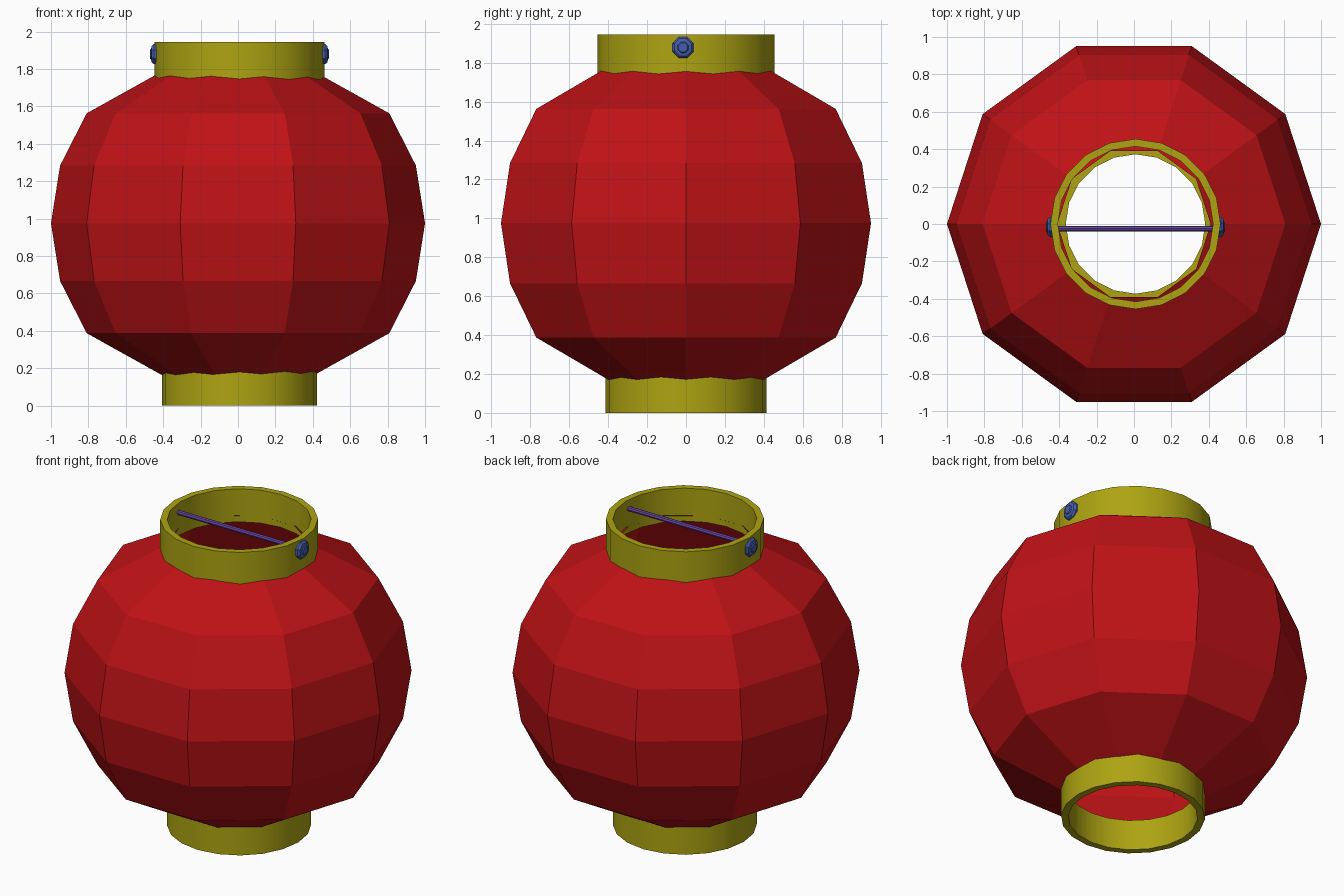
import bpy, bmesh
from math import sin, cos, pi, radians
from mathutils import Matrix, Vector

if "Cube" in bpy.data.objects:
    bpy.data.objects.remove(bpy.data.objects["Cube"])


def material(name, color):
    m = bpy.data.materials.new(name)
    m.diffuse_color = (*color, 1)
    m.use_nodes = True
    m.node_tree.nodes["Principled BSDF"].inputs["Base Color"].default_value = m.diffuse_color
    return m


red = material("red_paper", (0.52, 0.006, 0.008))
gold = material("gold_trim", (0.42, 0.37, 0.006))
blue = material("blue_metal", (0.06, 0.11, 0.42))
purple = material("purple_metal", (0.14, 0.06, 0.38))


def lathe(name, profile, sides, mat, closed=False, caps=False, smooth=False,
          matrix=Matrix()):
    """Revolve (radius, z) points around z."""
    bm = bmesh.new()
    rings = [[bm.verts.new((r * cos(2 * pi * i / sides), r * sin(2 * pi * i / sides), z))
              for i in range(sides)] for r, z in profile]
    pairs = list(zip(rings, rings[1:]))
    if closed:
        pairs.append((rings[-1], rings[0]))
    for a, b in pairs:
        for i in range(sides):
            j = (i + 1) % sides
            bm.faces.new((a[i], a[j], b[j], b[i]))
    if caps:
        bm.faces.new(rings[0][::-1])
        bm.faces.new(rings[-1])
    if closed or caps:
        bmesh.ops.recalc_face_normals(bm, faces=bm.faces)
    bm.transform(matrix)
    mesh = bpy.data.meshes.new(name)
    bm.to_mesh(mesh)
    bm.free()
    mesh.materials.append(mat)
    ob = bpy.data.objects.new(name, mesh)
    bpy.context.collection.objects.link(ob)
    if smooth:
        bpy.ops.object.select_all(action='DESELECT')
        ob.select_set(True)
        bpy.context.view_layer.objects.active = ob
        bpy.ops.object.shade_smooth_by_angle(angle=radians(30))
    return ob


def band(name, outer, inner, z0, z1):
    lathe(name, [(outer, z0), (outer, z1), (inner, z1), (inner, z0)], 20, gold,
          closed=True, smooth=True, matrix=Matrix.Translation((0.008, 0, 0)))


# Ten-sided paper globe, open at both ends
MID = 0.975
steps = [radians(a) for a in (-36, -18, 0, 18, 36)]
globe = [(0.41, MID - 0.81)] + [(cos(a), MID + sin(a)) for a in steps] + [(0.41, MID + 0.81)]
lathe("paper_globe", globe, 10, red)

# Collars at top and bottom
band("top_collar", 0.455, 0.415, 1.735, 1.945)
band("bottom_collar", 0.415, 0.373, 0.0, 0.195)

# Domed bolts on both sides of the top collar
bolt = [(0.058, -0.01), (0.058, 0.008), (0.048, 0.02), (0.03, 0.023), (0.025, 0.029)]
for side, label in ((-1, "left"), (1, "right")):
    place = (Matrix.Translation((0.008 + side * 0.45, -0.015, 1.879))
             @ Matrix.Rotation(side * pi / 2, 4, 'Y') @ Matrix.Rotation(pi / 8, 4, 'Z'))
    lathe(label + "_bolt", bolt, 8, blue, caps=True, matrix=place)

# Hanging rod across the top opening
rod_place = Matrix.Translation((0.008, -0.025, 1.888)) @ Matrix.Rotation(pi / 2, 4, 'Y')
lathe("hanging_rod", [(0.015, -0.425), (0.015, 0.425)], 8, purple, caps=True, matrix=rod_place)
